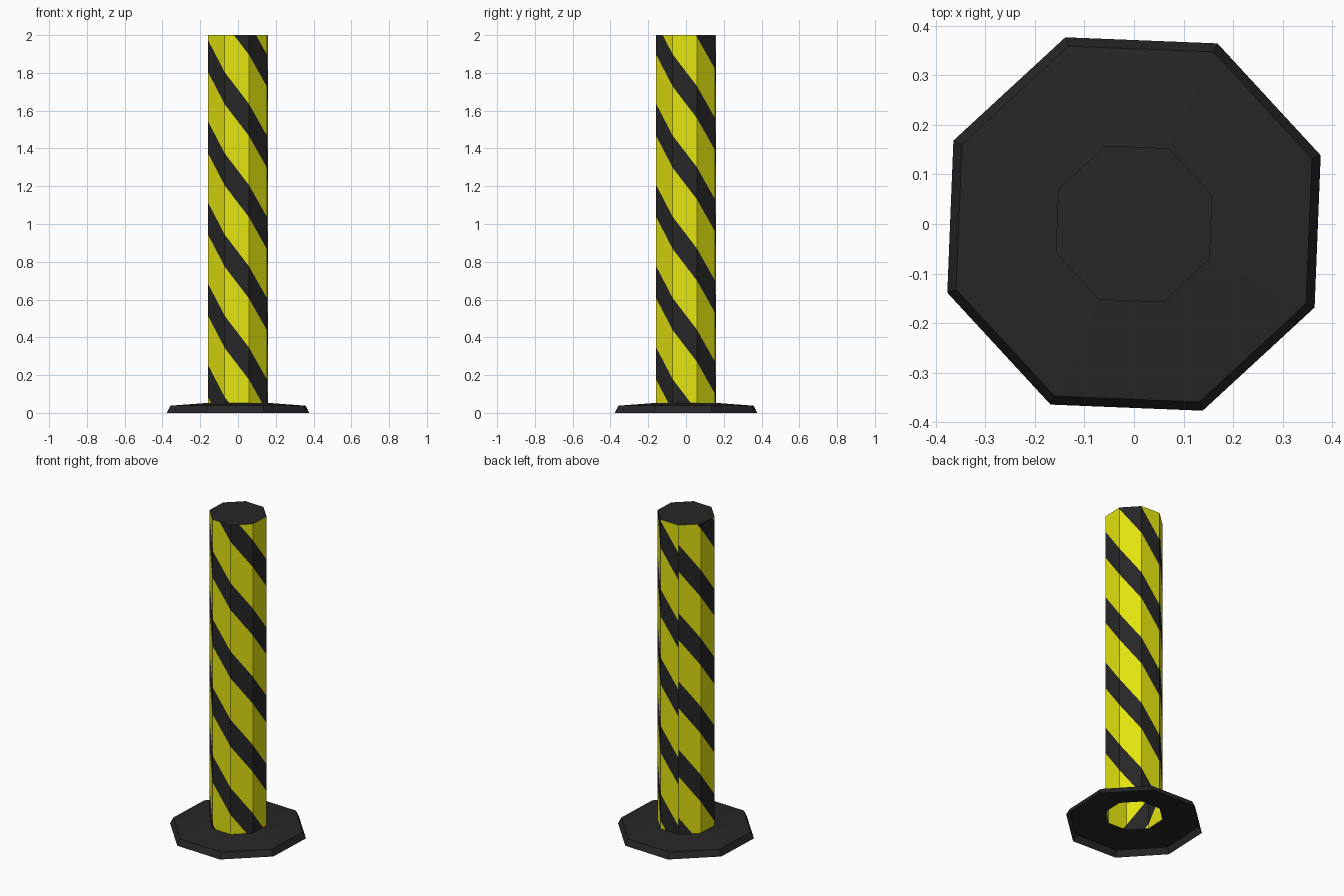
import bpy, bmesh, math
from mathutils import Vector

if "Cube" in bpy.data.objects:
    bpy.data.objects.remove(bpy.data.objects["Cube"])

SIDES = 8
TURN = math.radians(20.2)          # rotation of the octagons
STEP = 2 * math.pi / SIDES
POST_R, POST_Z0, POST_Z1 = 0.168, 0.053, 2.0
PERIOD, BAND, DROP = 0.43, 0.17, 0.168   # stripe spacing, height, fall per side
SEAM = 2                           # corner where the wrapped stripes start
START = 1.804 + 3 * DROP           # upper edge of a stripe at the seam


def material(name, r, g, b):
    m = bpy.data.materials.new(name)
    m.diffuse_color = (r, g, b, 1)
    m.use_nodes = True
    m.node_tree.nodes["Principled BSDF"].inputs["Base Color"].default_value = m.diffuse_color
    return m


black = material("black rubber", 0.02, 0.02, 0.02)
yellow = material("warning yellow", 0.77, 0.77, 0.005)


def corner(k, r, z):
    a = TURN + k * STEP
    return Vector((r * math.cos(a), r * math.sin(a), z))


def finish(bm, name, mats):
    me = bpy.data.meshes.new(name)
    bm.to_mesh(me)
    bm.free()
    ob = bpy.data.objects.new(name, me)
    for m in mats:
        me.materials.append(m)
    bpy.context.collection.objects.link(ob)


# base: open-bottomed sloped octagonal skirt with a hole for the post
bm = bmesh.new()
rings = [[bm.verts.new(corner(k, r, z)) for k in range(SIDES)]
         for r, z in ((0.401, 0), (0.382, 0.038), (POST_R, POST_Z0))]
for lo, hi in zip(rings, rings[1:]):
    for k in range(SIDES):
        n = (k + 1) % SIDES
        bm.faces.new((lo[k], lo[n], hi[n], hi[k]))
finish(bm, "base", [black])

# post: each side is cut along the slanted stripe edges, plus a black top
bm = bmesh.new()
for i in range(SIDES):
    k = SEAM + i
    a, b = corner(k, POST_R, 0), corner(k + 1, POST_R, 0)
    up0, up1 = Vector((0, 0, POST_Z0)), Vector((0, 0, POST_Z1))
    side = [bm.faces.new([bm.verts.new(p) for p in (a + up0, b + up0, b + up1, a + up1)])]
    top = START - i * DROP         # stripe edge at the left corner of this side
    slope = (b - a) - Vector((0, 0, DROP))
    normal = slope.cross((a + b) / 2).normalized()
    for n in range(-6, 7):
        for edge in (0, BAND):
            geom = list({v for f in side for v in f.verts}) + \
                list({e for f in side for e in f.edges}) + side
            res = bmesh.ops.bisect_plane(
                bm, geom=geom, dist=1e-5, plane_no=normal,
                plane_co=a + Vector((0, 0, top + n * PERIOD - edge)))
            side = [g for g in res["geom"] if isinstance(g, bmesh.types.BMFace)]
    for f in side:
        c = f.calc_center_median()
        u = (c - a).dot(b - a) / (b - a).length_squared
        below = (top - u * DROP - c.z) % PERIOD
        f.material_index = 0 if below < BAND else 1
cap = bm.faces.new([bm.verts.new(corner(k, POST_R, POST_Z1)) for k in range(SIDES)])
cap.material_index = 0
finish(bm, "striped_post", [black, yellow])
